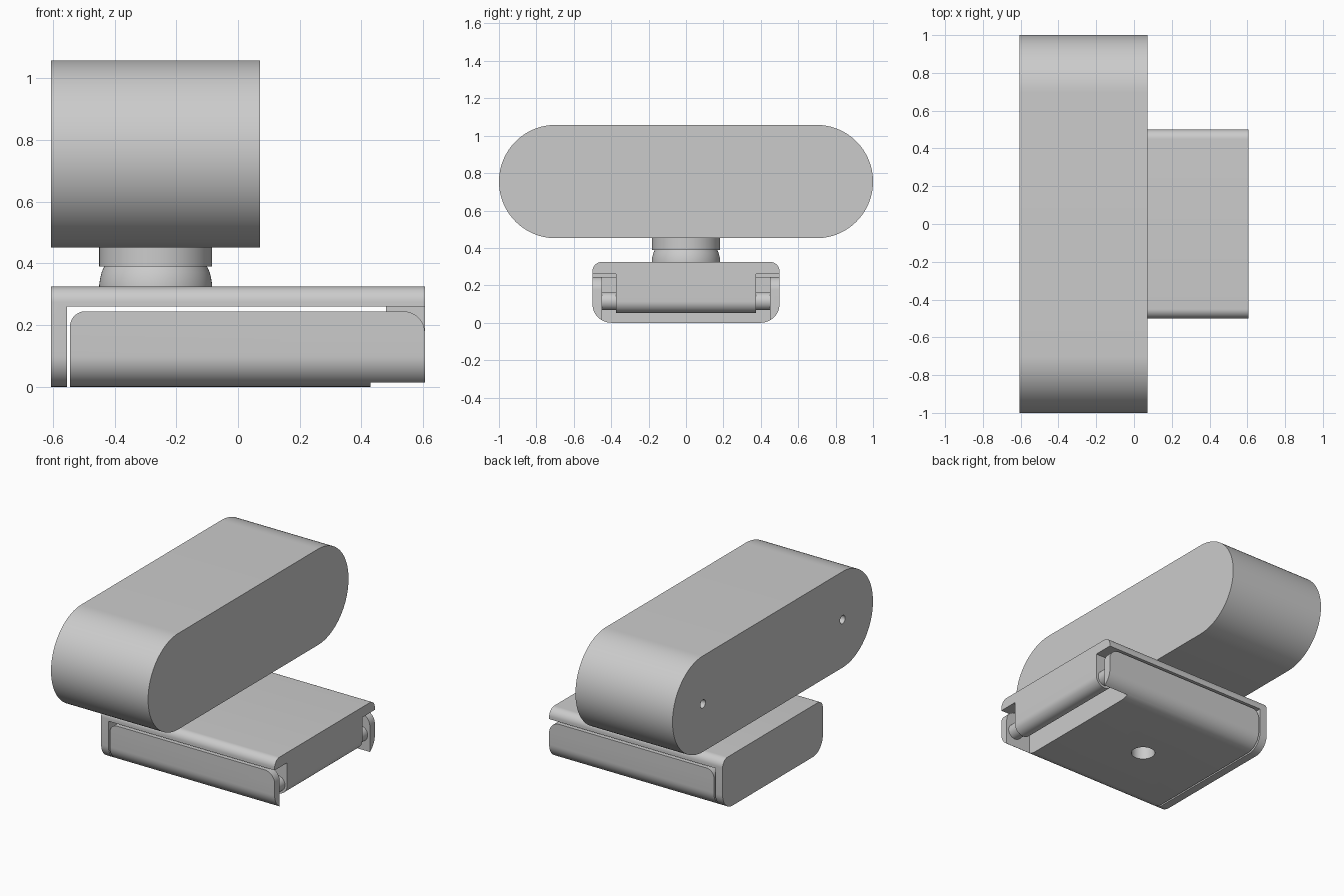
import bpy, bmesh, math
from mathutils import Vector, Matrix

cube = bpy.data.objects.get("Cube")
if cube:
    bpy.data.objects.remove(cube, do_unlink=True)

grey = bpy.data.materials.new("plain grey")
grey.use_nodes = True
colour = (0.6, 0.6, 0.6, 1)
grey.diffuse_color = colour
grey.node_tree.nodes["Principled BSDF"].inputs["Base Color"].default_value = colour


def rounded(corners, steps=12):
    """Outline with each corner (u, v, radius) replaced by an arc."""
    out = []
    for i, (u, v, r) in enumerate(corners):
        p = Vector((u, v))
        if r == 0:
            out.append(p)
            continue
        a = (Vector(corners[i - 1][:2]) - p).normalized()
        b = (Vector(corners[(i + 1) % len(corners)][:2]) - p).normalized()
        half = a.angle(b) / 2
        centre = p + (a + b).normalized() * r / math.sin(half)
        start = p + a * r / math.tan(half) - centre
        end = p + b * r / math.tan(half) - centre
        sweep = math.pi - 2 * half
        for k in range(steps + 1):
            t = k / steps
            out.append(centre + (start * math.sin((1 - t) * sweep)
                                 + end * math.sin(t * sweep)) / math.sin(sweep))
    return out


def finish(name, bm):
    bmesh.ops.remove_doubles(bm, verts=bm.verts, dist=1e-5)
    bmesh.ops.recalc_face_normals(bm, faces=bm.faces)
    mesh = bpy.data.meshes.new(name)
    bm.to_mesh(mesh)
    bm.free()
    mesh.materials.append(grey)
    ob = bpy.data.objects.new(name, mesh)
    bpy.context.collection.objects.link(ob)
    return ob


def extrude(name, outline, axis, lo, hi):
    """Sweep an outline along x (outline is y, z) or along y (outline is x, z)."""
    bm = bmesh.new()
    place = (lambda p: (lo, p.x, p.y)) if axis == "x" else (lambda p: (p.x, lo, p.y))
    face = bm.faces.new([bm.verts.new(place(p)) for p in outline])
    new = bmesh.ops.extrude_face_region(bm, geom=[face])["geom"]
    shift = Vector((hi - lo, 0, 0)) if axis == "x" else Vector((0, hi - lo, 0))
    bmesh.ops.translate(bm, vec=shift, verts=[g for g in new if isinstance(g, bmesh.types.BMVert)])
    return finish(name, bm)


def box(name, x, y, z):
    return extrude(name, [Vector(p) for p in ((y[0], z[0]), (y[1], z[0]), (y[1], z[1]), (y[0], z[1]))],
                   "x", *x)


def cylinder(name, centre, radius, depth, axis):
    bm = bmesh.new()
    turn = {"x": Matrix.Rotation(math.pi / 2, 4, "Y"),
            "y": Matrix.Rotation(math.pi / 2, 4, "X"), "z": Matrix()}[axis]
    bmesh.ops.create_cone(bm, cap_ends=True, segments=48, radius1=radius, radius2=radius,
                          depth=depth, matrix=Matrix.Translation(centre) @ turn)
    return finish(name, bm)


def boolean(ob, cutter, operation="DIFFERENCE"):
    mod = ob.modifiers.new(operation.lower(), "BOOLEAN")
    mod.operation, mod.object, mod.solver = operation, cutter, "EXACT"
    bpy.context.view_layer.objects.active = ob
    bpy.ops.object.modifier_apply(modifier=mod.name)
    bpy.data.objects.remove(cutter, do_unlink=True)


L, W = 0.606, 0.5            # half length and half width of the base
TOP, UNDER = 0.325, 0.26     # top plate surfaces

# Pill-shaped body with two small holes in its plain face
R, MID = 0.303, 0.755
pill = rounded([(-1, MID - R, R), (1, MID - R, R), (1, MID + R, R), (-1, MID + R, R)], 24)
body = extrude("camera_body", pill, "x", -L, 0.072)
for side in (-1, 1):
    boolean(body, cylinder("hole_cutter", (-L, side * (1 - R), MID), 0.026, 0.1, "x"))

# Swivel neck: a collar over a bulging ball seat
bm = bmesh.new()
profile = [(0, TOP - 0.01), (0.183, TOP - 0.01), (0.183, 0.332), (0.18, 0.352), (0.175, 0.372),
           (0.167, 0.39), (0.183, 0.39), (0.183, 0.46), (0, 0.46)]
verts = [bm.verts.new((r, 0, z)) for r, z in profile]
edges = [bm.edges.new(pair) for pair in zip(verts, verts[1:])]
bmesh.ops.spin(bm, geom=verts + edges, cent=(0, 0, 0), axis=(0, 0, 1), angle=2 * math.pi, steps=64)
bmesh.ops.translate(bm, vec=(-0.267, 0, 0), verts=bm.verts)
neck = finish("swivel_neck", bm)

# Bracket: rounded block hollowed out below the top plate and inside the end wall
shell = rounded([(-W, 0, 0.1), (W, 0, 0.1), (W, TOP, 0.05), (-W, TOP, 0.05)])
bracket = extrude("bracket", shell, "x", -L, L)
boolean(bracket, box("bracket_cutter", (-0.555, 1), (-1, 1), (-1, UNDER)))

# Hinge knuckle and its pins
HX, HZ, HR = 0.543, 0.115, 0.063
knuckle = extrude("hinge_knuckle",
                  rounded([(HX - HR, HZ - HR, HR), (HX + HR, HZ - HR, HR),
                           (HX + HR, UNDER, 0), (HX - HR, UNDER, 0)]), "y", -0.375, 0.375)
pins = cylinder("hinge_pin", (HX, 0, HZ), 0.048, 0.92, "y")

# Folding clip: same section, rounded upper ends, open between its two arms
ZC = 0.245
clip = extrude("folding_clip", rounded([(-W, 0, 0.1), (W, 0, 0.1), (W, ZC, 0), (-W, ZC, 0)]),
               "x", -0.7, 0.7)
side_shape = rounded([(-0.545, -0.1, 0), (L, -0.1, 0), (L, ZC, 0.07), (-0.545, ZC, 0.05)])
boolean(clip, extrude("clip_shape", side_shape, "y", -0.8, 0.8), "INTERSECT")
boolean(clip, box("arm_gap", (0.43, 1), (-0.45, 0.45), (-1, 1)))
boolean(clip, cylinder("mount_hole", (-0.07, 0, 0), 0.07, 0.2, "z"))

# Smooth the round surfaces and keep the edges crisp
for ob in (body, neck, bracket, knuckle, pins, clip):
    bpy.ops.object.select_all(action="DESELECT")
    ob.select_set(True)
    bpy.context.view_layer.objects.active = ob
    bpy.ops.object.shade_smooth_by_angle(angle=math.radians(30))
